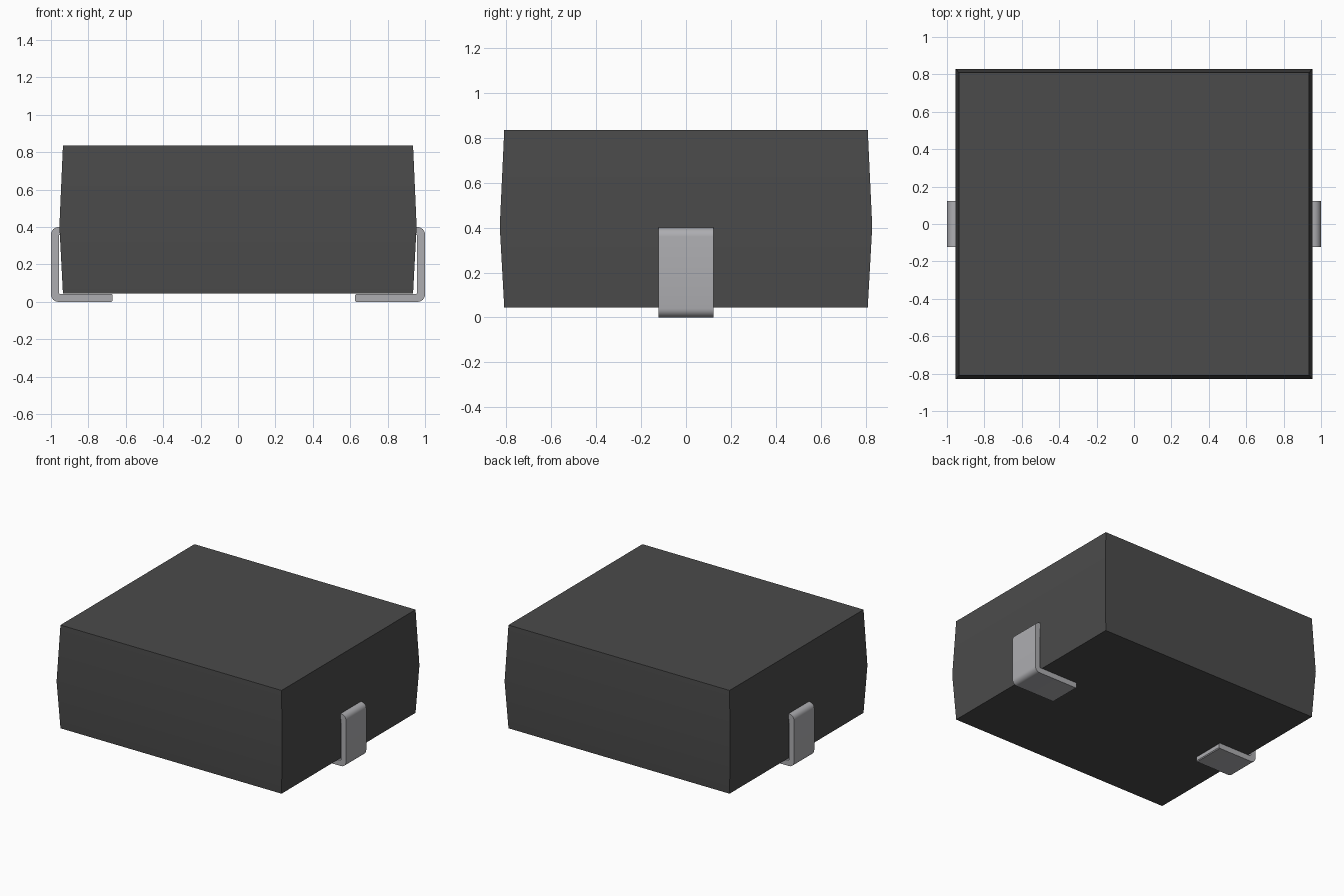
import bpy, bmesh
from math import cos, sin, pi, radians

cube = bpy.data.objects.get("Cube")
if cube:
    bpy.data.objects.remove(cube, do_unlink=True)


def make_material(name, colour, roughness):
    mat = bpy.data.materials.new(name)
    mat.use_nodes = True
    mat.diffuse_color = colour
    bsdf = mat.node_tree.nodes["Principled BSDF"]
    bsdf.inputs["Base Color"].default_value = colour
    bsdf.inputs["Roughness"].default_value = roughness
    return mat


def add_object(name, bm, mat):
    bmesh.ops.recalc_face_normals(bm, faces=bm.faces[:])
    mesh = bpy.data.meshes.new(name)
    bm.to_mesh(mesh)
    bm.free()
    mesh.materials.append(mat)
    obj = bpy.data.objects.new(name, mesh)
    bpy.context.collection.objects.link(obj)
    bpy.ops.object.select_all(action='DESELECT')
    obj.select_set(True)
    bpy.context.view_layer.objects.active = obj
    bpy.ops.object.shade_smooth_by_angle(angle=radians(35))
    return obj


def arc(cx, cz, r, start, end, steps=6):
    """Points on an arc, angles in degrees."""
    angles = [radians(start + (end - start) * i / steps) for i in range(steps + 1)]
    return [(cx + r * cos(a), cz + r * sin(a)) for a in angles]


dark = make_material("dark plastic", (0.07, 0.07, 0.07, 1), 0.6)
metal = make_material("grey metal", (0.42, 0.42, 0.44, 1), 0.4)

# Moulded body: rectangular loops, widest at the parting line
bm = bmesh.new()
rings = []
for hx, hy, z in [(0.936, 0.81, 0.045), (0.955, 0.83, 0.405), (0.936, 0.81, 0.835)]:
    rings.append([bm.verts.new((sx * hx, sy * hy, z))
                  for sx, sy in ((-1, -1), (1, -1), (1, 1), (-1, 1))])
for low, high in zip(rings, rings[1:]):
    for i in range(4):
        j = (i + 1) % 4
        bm.faces.new((low[i], low[j], high[j], high[i]))
bm.faces.new(rings[0][::-1])
bm.faces.new(rings[-1])
add_object("body", bm, dark)


# Bent metal terminals: foot, upright and a top tab entering the body
def add_terminal(name, side, foot_end):
    t, r, top, half_width = 0.042, 0.04, 0.4, 0.123
    outline = [(foot_end, 0.006), (foot_end + 0.006, 0)]
    outline += arc(1 - r, r, r, -90, 0)
    outline += arc(1 - r, top - r, r, 0, 90)
    outline += [(0.88, top), (0.88, top - t), (1 - t, top - t)]
    outline += arc(1 - t - 0.01, t + 0.01, 0.01, 0, -90, 3)
    outline += [(foot_end + 0.006, t), (foot_end, t - 0.006)]
    bm = bmesh.new()
    face = bm.faces.new([bm.verts.new((side * x, -half_width, z)) for x, z in outline])
    extruded = bmesh.ops.extrude_face_region(bm, geom=[face])
    moved = [v for v in extruded["geom"] if isinstance(v, bmesh.types.BMVert)]
    bmesh.ops.translate(bm, verts=moved, vec=(0, 2 * half_width, 0))
    add_object(name, bm, metal)


add_terminal("left_terminal", 1, 0.625)
add_terminal("right_terminal", -1, 0.67)
